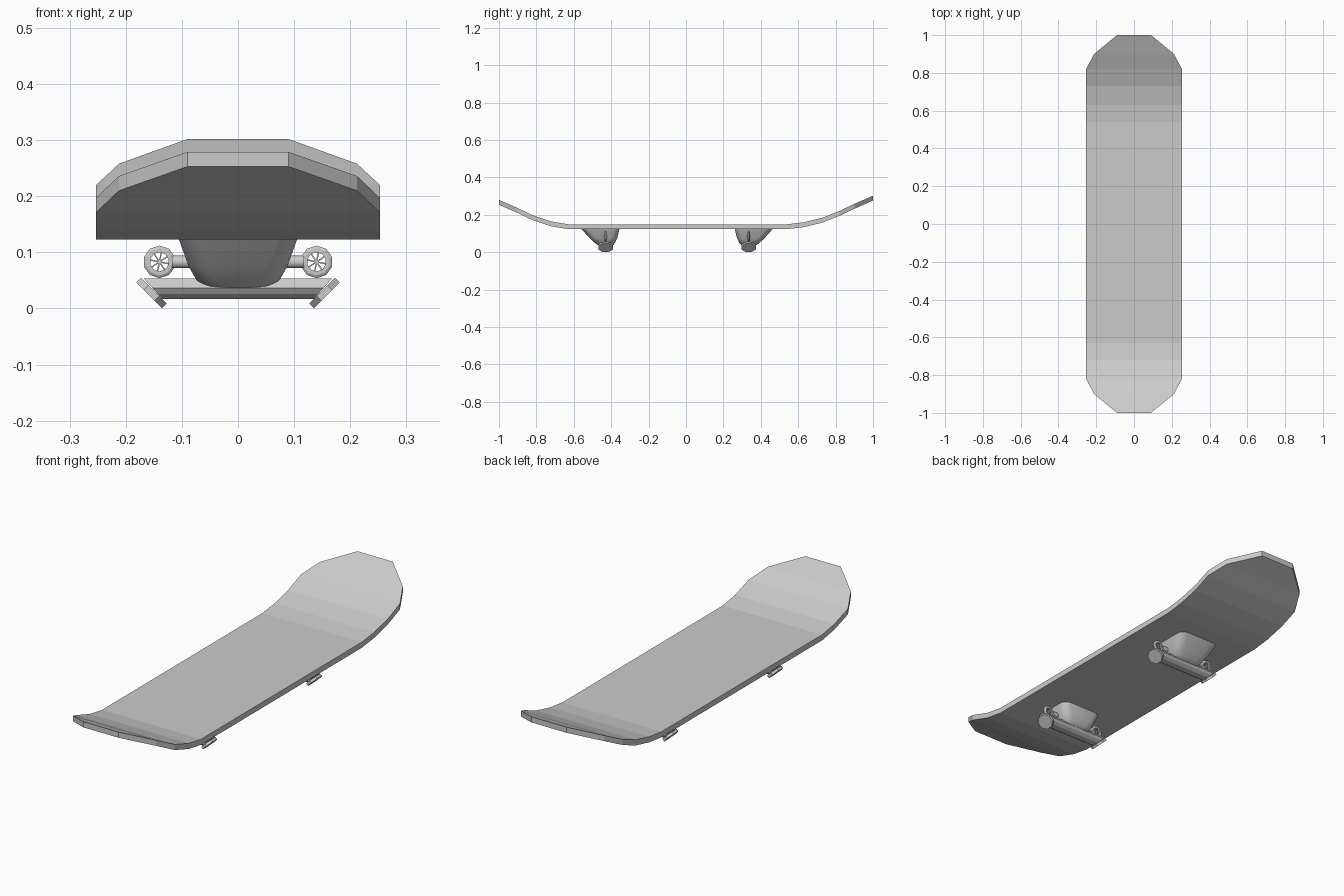
import bpy, bmesh
from math import pi, cos, sin, radians
from mathutils import Matrix, Vector

if "Cube" in bpy.data.objects:
    bpy.data.objects.remove(bpy.data.objects["Cube"])


def make(name, bm, smooth=None):
    bmesh.ops.recalc_face_normals(bm, faces=bm.faces)
    me = bpy.data.meshes.new(name)
    bm.to_mesh(me)
    bm.free()
    ob = bpy.data.objects.new(name, me)
    bpy.context.collection.objects.link(ob)
    if smooth:
        bpy.ops.object.select_all(action='DESELECT')
        ob.select_set(True)
        bpy.context.view_layer.objects.active = ob
        bpy.ops.object.shade_smooth_by_angle(angle=radians(smooth))
    return ob


def loft(bm, rings, cap=True):
    loops = [[bm.verts.new(p) for p in r] for r in rings]
    n = len(loops[0])
    pairs = list(zip(loops, loops[1:]))
    if not cap:
        pairs.append((loops[-1], loops[0]))
    for a, b in pairs:
        for i in range(n):
            j = (i + 1) % n
            bm.faces.new((a[i], a[j], b[j], b[i]))
    if cap:
        bm.faces.new(loops[0])
        bm.faces.new(loops[-1])


def rounded_rect(hx, y0, y1, r, z, seg=4):
    pts = []
    for k, (cx, cy) in enumerate([(hx - r, y1 - r), (r - hx, y1 - r),
                                  (r - hx, y0 + r), (hx - r, y0 + r)]):
        for i in range(seg + 1):
            a = pi / 2 * (k + i / seg)
            pts.append((cx + r * cos(a), cy + r * sin(a), z))
    return pts


# Deck: cross sections (y, half width, top height)
T = 0.026
stations = [(-1, .09, .279), (-.9, .212, .236), (-.82, .253, .197),
            (-.72, .253, .164), (-.63, .253, .149), (.54, .253, .149),
            (.63, .253, .16), (.73, .253, .184), (.82, .253, .22),
            (.9, .212, .258), (1, .09, .302)]
bm = bmesh.new()
loft(bm, [[(-w, y, z), (w, y, z), (w, y, z - T), (-w, y, z - T)]
          for y, w, z in stations])
make("deck", bm)


def truck(label, yc, s):
    # Tapered body under the deck, longer slope towards the board end
    bm = bmesh.new()
    rings = []
    for hx, a, b, r, z in [(.106, -.13, .075, .035, .125),
                           (.088, -.085, .062, .035, .075),
                           (.073, -.057, .05, .035, .049),
                           (.06, -.045, .042, .032, .04),
                           (.035, -.033, .033, .025, .035)]:
        rings.append([(x, yc + s * y, zz) for x, y, zz in rounded_rect(hx, a, b, r, z)])
    loft(bm, rings)
    make(label + "_truck_body", bm, 40)

    # Cross bar with cut-back ends
    bm = bmesh.new()
    prof = [(-.025, .053), (.025, .053), (.037, .036), (.03, .026),
            (.016, .017), (-.016, .017), (-.03, .026), (-.037, .036)]
    loft(bm, [[(e * (.135 + (z - .017) * .9), yc + y, z) for y, z in prof]
              for e in (-1, 1)])
    make(label + "_cross_bar", bm)

    # Slanted end plates
    for e, side in ((-1, "left"), (1, "right")):
        u = Vector((e, 0, 1)).normalized()
        n = Vector((-e, 0, 1)).normalized()
        c = Vector((e * .1585, yc, .0235))
        bm = bmesh.new()
        rings = []
        for d in (0, .012):
            rings.append([c + n * d + u * (.0325 * cos(pi / 8 + k * pi / 4) / cos(pi / 8))
                          + Vector((0, .042 * sin(pi / 8 + k * pi / 4), 0))
                          for k in range(8)])
        loft(bm, rings)
        make(f"{label}_{side}_end_plate", bm)

        # Small open ring with thin spokes
        bm = bmesh.new()
        N = 10
        rings = []
        for r, y in [(.029, -.003), (.029, .003), (.024, .006), (.017, .006),
                     (.017, -.006), (.024, -.006)]:
            rings.append([(e * .14 + r * cos(2 * pi * (k + .5) / N), yc + y,
                           .083 + r * sin(2 * pi * (k + .5) / N)) for k in range(N)])
        loft(bm, rings, cap=False)
        for k in range(4):
            m = (Matrix.Translation((e * .14, yc, .083))
                 @ Matrix.Rotation(k * pi / 4 + .2, 4, 'Y')
                 @ Matrix.Diagonal((.034, .004, .0025, 1)))
            bmesh.ops.create_cube(bm, size=1, matrix=m)
        make(f"{label}_{side}_spoked_ring", bm)

    # Axle rod joining the rings
    bm = bmesh.new()
    bmesh.ops.create_cone(bm, cap_ends=True, segments=10, radius1=.0115, radius2=.0115,
                          depth=.236, matrix=Matrix.Translation((0, yc, .083))
                          @ Matrix.Rotation(pi / 2, 4, 'Y'))
    make(label + "_axle_rod", bm, 50)


truck("front", -.43, 1)
truck("back", .335, -1)
